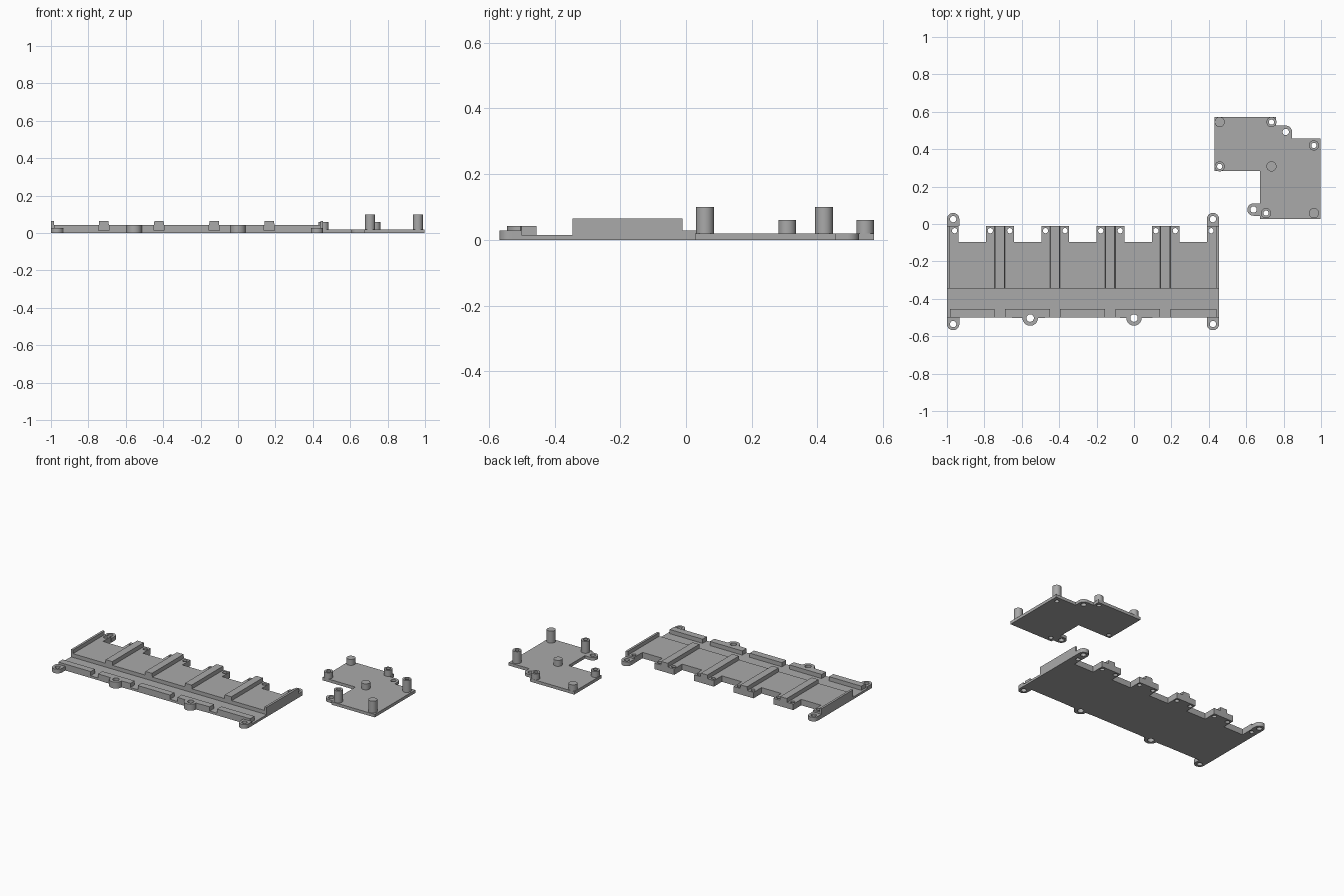
import bpy, bmesh
from math import cos, sin, pi, radians

cube = bpy.data.objects.get("Cube")
if cube:
    bpy.data.objects.remove(cube)

grey = bpy.data.materials.new("plain grey")
grey.use_nodes = True
COLOUR = (0.4, 0.4, 0.4, 1)
grey.diffuse_color = COLOUR
grey.node_tree.nodes["Principled BSDF"].inputs["Base Color"].default_value = COLOUR


def arc(c, r, start, end, n=20):
    angles = [radians(start + (end - start) * i / n) for i in range(n + 1)]
    return [(c[0] + r * cos(a), c[1] + r * sin(a)) for a in angles]


def circle(c, r):
    return arc(c, r, 0, 360, 24)[:-1]


def rect(x0, x1, y0, y1):
    return [(x0, y0), (x1, y0), (x1, y1), (x0, y1)]


def finish(name, mesh):
    mesh.materials.clear()
    mesh.materials.append(grey)
    ob = bpy.data.objects.new(name, mesh)
    bpy.context.collection.objects.link(ob)
    bpy.ops.object.select_all(action='DESELECT')
    ob.select_set(True)
    bpy.context.view_layer.objects.active = ob
    bpy.ops.object.shade_smooth_by_angle(angle=radians(30))
    return ob


def slab(name, z0, z1, outline, holes=()):
    """Extrude a flat outline, with holes, from z0 to z1."""
    curve = bpy.data.curves.new(name, 'CURVE')
    curve.dimensions = '2D'
    curve.fill_mode = 'BOTH'
    curve.extrude = (z1 - z0) / 2
    for pts in [outline, *holes]:
        s = curve.splines.new('POLY')
        s.points.add(len(pts) - 1)
        for p, (x, y) in zip(s.points, pts):
            p.co = (x, y, 0, 1)
        s.use_cyclic_u = True
    temp = bpy.data.objects.new(name + " outline", curve)
    bpy.context.collection.objects.link(temp)
    dg = bpy.context.evaluated_depsgraph_get()
    mesh = bpy.data.meshes.new_from_object(temp.evaluated_get(dg))
    bpy.data.objects.remove(temp)
    bm = bmesh.new()
    bm.from_mesh(mesh)
    bmesh.ops.translate(bm, verts=bm.verts, vec=(0, 0, (z0 + z1) / 2))
    bmesh.ops.remove_doubles(bm, verts=bm.verts, dist=1e-5)
    bmesh.ops.recalc_face_normals(bm, faces=bm.faces)
    bm.to_mesh(mesh)
    bm.free()
    return finish(name, mesh)


# Main tray dimensions
LEFT, RIGHT, FRONT, BACK = -1.0, 0.455, -0.5, -0.01
STEP, BAR_BACK, NOTCH = -0.345, -0.455, -0.095
FLOOR, DECK, BAR, RAIL, LUG = 0.015, 0.04, 0.043, 0.065, 0.028
PITCH = 0.295
rails = [(LEFT, -0.985)] + [(-0.745 + PITCH * i, -0.69 + PITCH * i) for i in range(4)] + [(0.44, RIGHT)]

# Raised deck with notched back edge and screw holes in the tabs
outline = [(LEFT, STEP), (RIGHT, STEP), (RIGHT, BACK)]
holes = []
for i in reversed(range(5)):
    x0, x1 = -0.937 + PITCH * i, -0.79 + PITCH * i
    outline += [(x1, BACK), (x1, NOTCH), (x0, NOTCH), (x0, BACK)]
    holes += [circle((x0 - 0.022, -0.036), 0.014), circle((x1 + 0.022, -0.036), 0.014)]
outline.append((LEFT, BACK))
slab("deck", 0, DECK, outline, holes)

# Low trough in front of the deck
slab("trough", 0, FLOOR, rect(LEFT, RIGHT, BAR_BACK, STEP))

# Dividing rails on the deck, and the low gaps in line with them
for i, (x0, x1) in enumerate(rails):
    rail = slab(f"rail_{i + 1}", DECK, RAIL, rect(x0, x1, STEP, BACK))
    if 0 < i < 5:
        for v in rail.data.vertices:
            if v.co.z > (DECK + RAIL) / 2:
                v.co.x += 0.003 if v.co.x < (x0 + x1) / 2 else -0.003
    slab(f"front_gap_{i + 1}", 0, FLOOR, rect(x0, x1, FRONT, BAR_BACK))

# Front bars, two of which carry a round screw lug
mid_lugs = {1: -0.555, 3: 0.0}
for i in range(5):
    x0, x1 = rails[i][1], rails[i + 1][0]
    front, hole = [(x0, FRONT), (x1, FRONT)], []
    if i in mid_lugs:
        c = (mid_lugs[i], -0.503)
        front[1:1] = arc(c, 0.041, 180, 360)
        hole = [circle(c, 0.02)]
    slab(f"front_bar_{i + 1}", 0, BAR, front + [(x1, BAR_BACK), (x0, BAR_BACK)], hole)

# Corner screw lugs
for side, x in (("right", -0.967), ("left", 0.422)):
    r = 0.033
    c = (x, -0.535)
    slab(f"front_lug_{side}", 0, LUG,
         [(x + r, FRONT), (x - r, FRONT)] + arc(c, r, 180, 360), [circle(c, 0.017)])
    c = (x, 0.026)
    slab(f"back_lug_{side}", 0, LUG,
         [(x - r, BACK), (x + r, BACK)] + arc(c, r, 0, 180), [circle(c, 0.017)])

# Separate stepped plate, with two lugs in its outline
PLATE = 0.02
hollow = [(0.735, 0.545, 0.06), (0.458, 0.308, 0.06), (0.962, 0.42, 0.1), (0.706, 0.058, 0.1)]
solid = [(0.458, 0.545, 0.06), (0.735, 0.308, 0.06), (0.962, 0.058, 0.1)]
lug_a, lug_b = (0.811, 0.492), (0.639, 0.077)
outline = [(0.43, 0.572), (0.43, 0.283), (0.675, 0.283), (0.675, 0.11)]
outline += arc(lug_b, 0.033, 90, 270)
outline += [(0.675, 0.044), (0.675, 0.027), (0.998, 0.027), (0.998, 0.457), (0.845, 0.457)]
outline += arc(lug_a, 0.034, 0, 90)
outline += [(0.76, 0.526), (0.76, 0.572)]
slab("plate", 0, PLATE, outline,
     [circle(lug_a, 0.017), circle(lug_b, 0.017)] + [circle((x, y), 0.014) for x, y, _ in hollow])

# Standing posts on the plate
for i, (x, y, top) in enumerate(hollow):
    slab(f"hollow_post_{i + 1}", PLATE, top, circle((x, y), 0.027), [circle((x, y), 0.014)])
for i, (x, y, top) in enumerate(solid):
    slab(f"solid_post_{i + 1}", PLATE, top, circle((x, y), 0.027))
